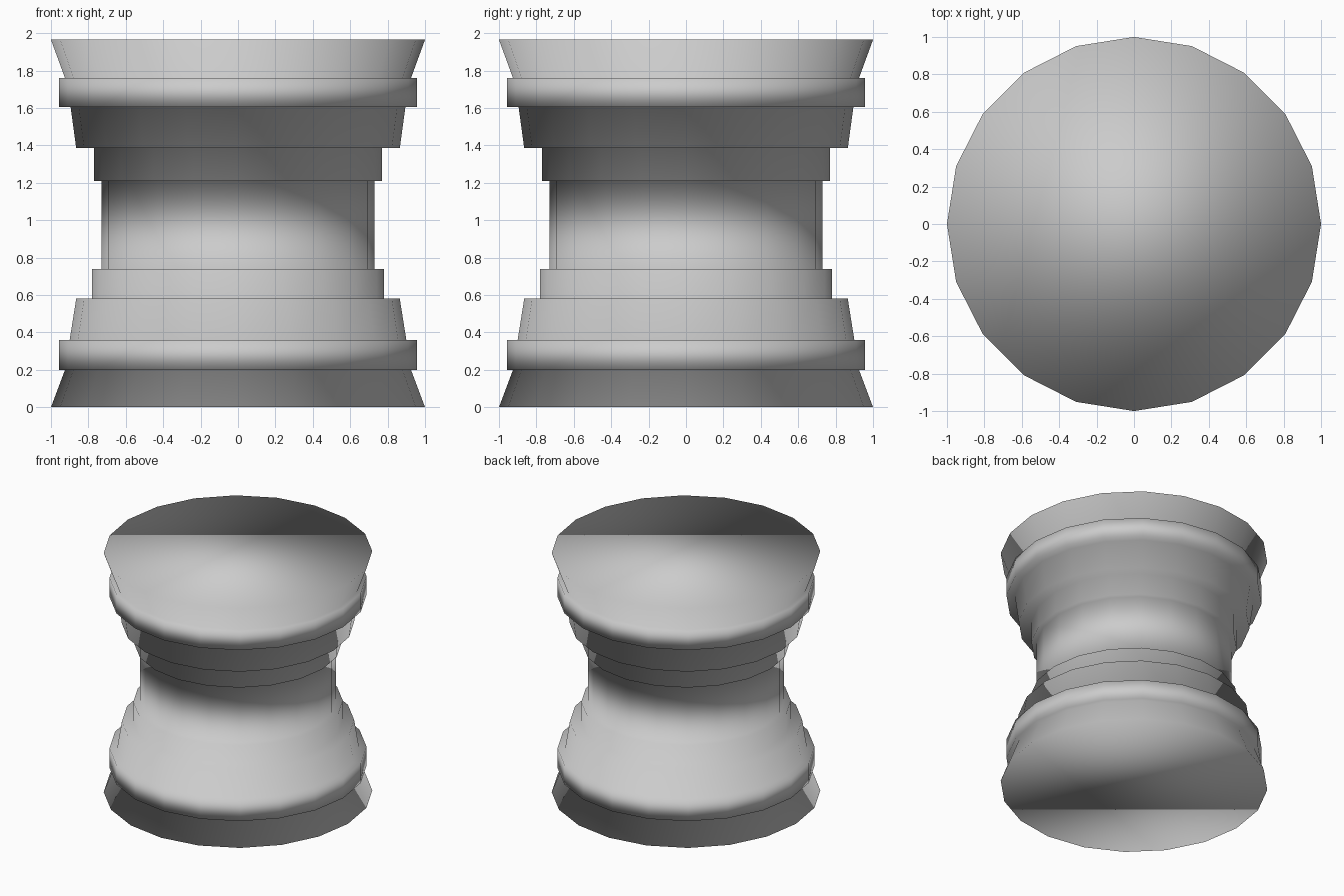
import bpy
import bmesh
from math import cos, sin, tau

cube = bpy.data.objects.get("Cube")
if cube:
    bpy.data.objects.remove(cube)

SIDES = 20

# Plain grey stone
stone = bpy.data.materials.new("grey stone")
stone.use_nodes = True
grey = (0.6, 0.6, 0.6, 1)
stone.diffuse_color = grey
stone.node_tree.nodes["Principled BSDF"].inputs["Base Color"].default_value = grey

# Mouldings from bottom to top: lower radius, upper radius, lower z, upper z
bands = [
    (1.00, 0.925, 0.00, 0.20),    # flared foot
    (0.957, 0.957, 0.20, 0.36),   # lower collar
    (0.90, 0.865, 0.36, 0.58),    # lower taper
    (0.78, 0.78, 0.58, 0.74),     # lower neck ring
    (0.73, 0.73, 0.74, 1.21),     # shaft
    (0.77, 0.77, 1.21, 1.385),    # upper neck ring
    (0.865, 0.895, 1.385, 1.605), # upper taper
    (0.957, 0.957, 1.605, 1.76),  # upper collar
    (0.925, 1.00, 1.76, 1.965),   # flared top
]


def ring(bm, radius, z):
    angles = [tau * i / SIDES for i in range(SIDES)]
    return [bm.verts.new((radius * cos(a), radius * sin(a), z)) for a in angles]


# One continuous turned body, capped at both ends
bm = bmesh.new()
rings = []
for r_low, r_high, z_low, z_high in bands:
    rings += [ring(bm, r_low, z_low), ring(bm, r_high, z_high)]
for low, high in zip(rings, rings[1:]):
    for i in range(SIDES):
        j = (i + 1) % SIDES
        bm.faces.new((low[i], low[j], high[j], high[i]))
bm.faces.new(rings[0][::-1])
bm.faces.new(rings[-1])
for face in bm.faces:
    face.smooth = True

mesh = bpy.data.meshes.new("column_pedestal")
bm.to_mesh(mesh)
bm.free()
mesh.materials.append(stone)
pedestal = bpy.data.objects.new("column_pedestal", mesh)
bpy.context.collection.objects.link(pedestal)
